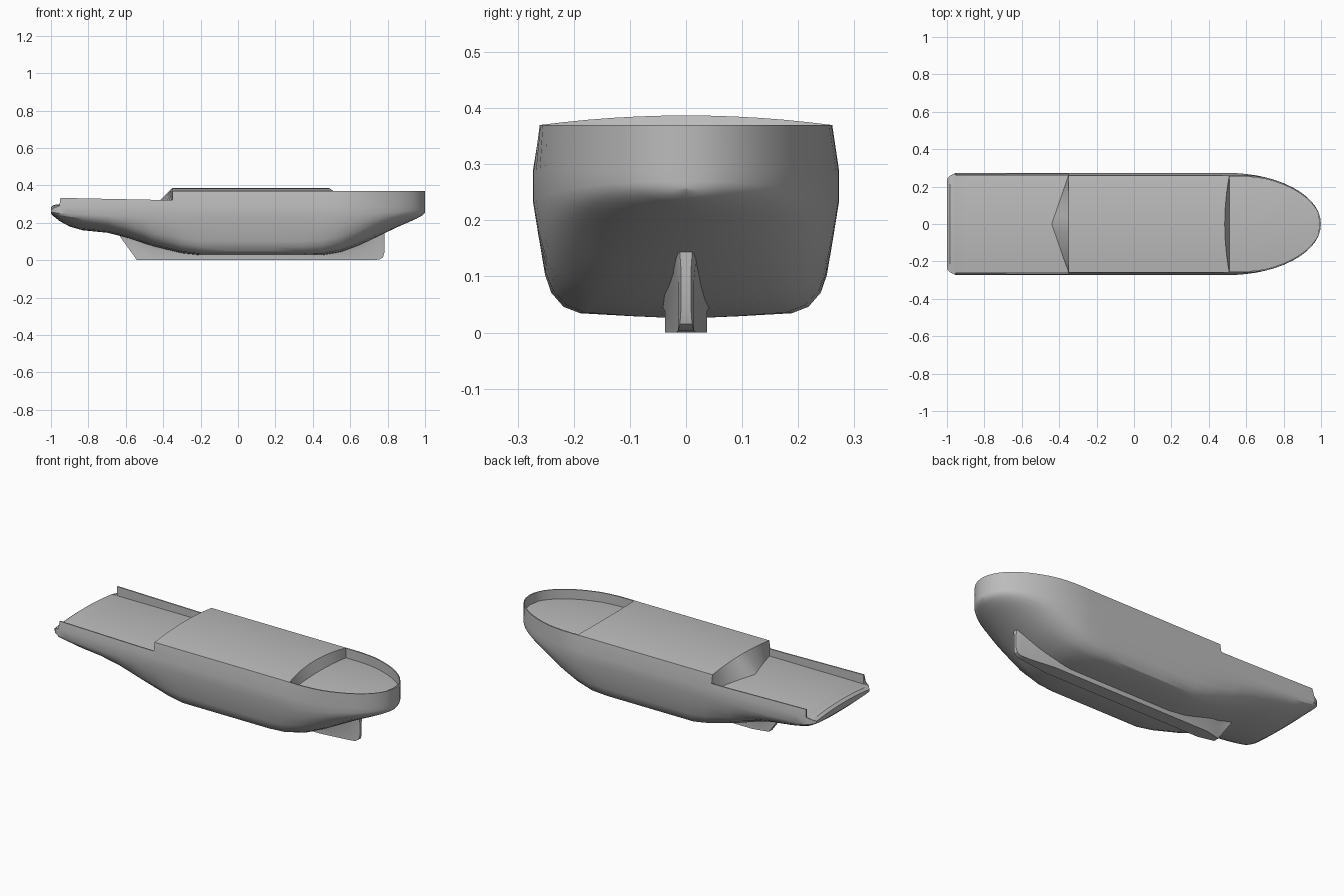
import bpy, bmesh, math

if "Cube" in bpy.data.objects:
    bpy.data.objects.remove(bpy.data.objects["Cube"])

grey = bpy.data.materials.new("hull_grey")
grey.use_nodes = True
grey.diffuse_color = (0.5, 0.5, 0.5, 1)
grey.node_tree.nodes["Principled BSDF"].inputs["Base Color"].default_value = (0.5, 0.5, 0.5, 1)


def interp(table, x):
    """Linear lookup in a short list of (x, value) pairs."""
    if x <= table[0][0]:
        return table[0][1]
    for (a, va), (b, vb) in zip(table, table[1:]):
        if x <= b:
            return va + (vb - va) * (x - a) / (b - a)
    return table[-1][1]


def loft(name, rings, angle):
    """Skin closed rings of points, cap both ends and tidy."""
    bm = bmesh.new()
    rows = [[bm.verts.new(p) for p in ring] for ring in rings]
    n = len(rows[0])
    for a, b in zip(rows, rows[1:]):
        for i in range(n):
            j = (i + 1) % n
            bm.faces.new((a[i], a[j], b[j], b[i]))
    bm.faces.new(rows[0])
    bm.faces.new(rows[-1])
    bmesh.ops.remove_doubles(bm, verts=bm.verts, dist=0.0004)
    bmesh.ops.recalc_face_normals(bm, faces=bm.faces)
    mesh = bpy.data.meshes.new(name)
    bm.to_mesh(mesh)
    bm.free()
    obj = bpy.data.objects.new(name, mesh)
    bpy.context.collection.objects.link(obj)
    mesh.materials.append(grey)
    bpy.ops.object.select_all(action='DESELECT')
    obj.select_set(True)
    bpy.context.view_layer.objects.active = obj
    bpy.ops.object.shade_smooth_by_angle(angle=math.radians(angle))
    return obj


# Lengthwise curves of the hull: bottom, knuckle height, rail, roundness
BOTTOM = [(-1, .25), (-.97, .218), (-.9, .18), (-.83, .16), (-.7, .147), (-.6, .122),
          (-.45, .072), (-.3, .036), (-.2, .025), (.45, .025), (.55, .042), (.65, .08),
          (.75, .128), (.85, .176), (.95, .22), (.985, .238), (1, .255)]
KNUCKLE = [(-1, .257), (-.95, .25), (-.7, .237), (-.5, .235), (.55, .235), (.8, .253), (1, .27)]
STERN_RAIL = [(-1, .27), (-.985, .28), (-.955, .29), (-.95, .333), (-.41, .322)]
ROUND = [(-.85, 1), (-.2, 0), (.4, 0), (.8, 1)]
SECTION = [(0, 0), (.35, .02), (.69, .045), (.8, .1), (.88, .22), (.92, .37), (.96, .68), (1, 1)]
CAMBER_STEPS = 6


def half_beam(x):
    if x > .5:
        return .273 * math.sqrt(max(0, 1 - ((x - .5) / .5) ** 2))
    return interp([(-1, .24), (-.985, .258), (-.955, .273)], x)


def hull_ring(zone, x):
    w, b, k = half_beam(x), interp(BOTTOM, x), interp(KNUCKLE, x)
    r = interp(ROUND, x)
    pts = []
    # bilge: boxy amidships, elliptical at the ends
    for i, (u, v) in enumerate(SECTION):
        t = i / (len(SECTION) - 1) * math.pi / 2
        pts.append((x, w * (u + (math.sin(t) - u) * r), b + (k - b) * (v + (1 - math.cos(t) - v) * r)))
    # topside with slight tumblehome
    rail = interp(STERN_RAIL, x) if zone == "stern" else .37
    lean = interp([(.5, .014), (.7, .002)], x) * min(1, max(0, rail - .285) / .085)
    pts.append((x, w, min(rail, max(k, .288))))
    top = max(w - lean, 0)
    pts.append((x, top, rail))
    # bulwark inner face
    tip = .007 if x > .99 else 0
    inner = top if zone == "middle" else max(top - .007, 0)
    edge = {"stern": min(.28, rail), "middle": .37, "bow": .315}[zone]
    pts.append((x - tip, inner, rail))
    # cambered deck, shaped where it meets the raised middle
    for i in range(CAMBER_STEPS + 1):
        s = 1 - i / CAMBER_STEPS
        rise = .017 * (1 - s * s) * (inner / .26) ** 2
        dx = -tip
        if zone == "stern" and x == -.35:
            dx = -.09 * (1 - s)
        elif zone == "middle" and x == .51:
            dx = -.025 * (1 - s * s)
        pts.append((x + dx, inner * s, edge + rise))
    return pts + [(px, -py, pz) for px, py, pz in reversed(pts[1:-1])]


# Hull with sunken stern deck, raised middle and sunken bow deck
zones = {
    "stern": [-1, -.985, -.955, -.95, -.9, -.83, -.7, -.6, -.5, -.45, -.35],
    "middle": [-.35, -.3, -.2, 0, .2, .35, .45, .51],
    "bow": [.51, .55, .6, .65, .7, .75, .8, .85, .89, .925, .95, .97, .985, .995, 1],
}
loft("hull", [hull_ring(z, x) for z, xs in zones.items() for x in xs], 28)

# Keel fin: half width and underside at each station, flaring into the hull
FIN = [(-.63, .012, .125), (-.54, .016, 0), (-.45, .037, 0), (.55, .037, 0),
       (.7, .018, 0), (.755, .014, .003), (.775, .011, .015), (.782, .009, .04)]
rings = []
for x, w, z in FIN:
    top = interp(BOTTOM, x) + .02
    mid = z + (top - z) * .6
    side = [(w, z), (w, mid), (w * 1.4, top)]
    rings.append([(x, y, h) for y, h in side] + [(x, -y, h) for y, h in reversed(side)])
loft("keel", rings, 30)
